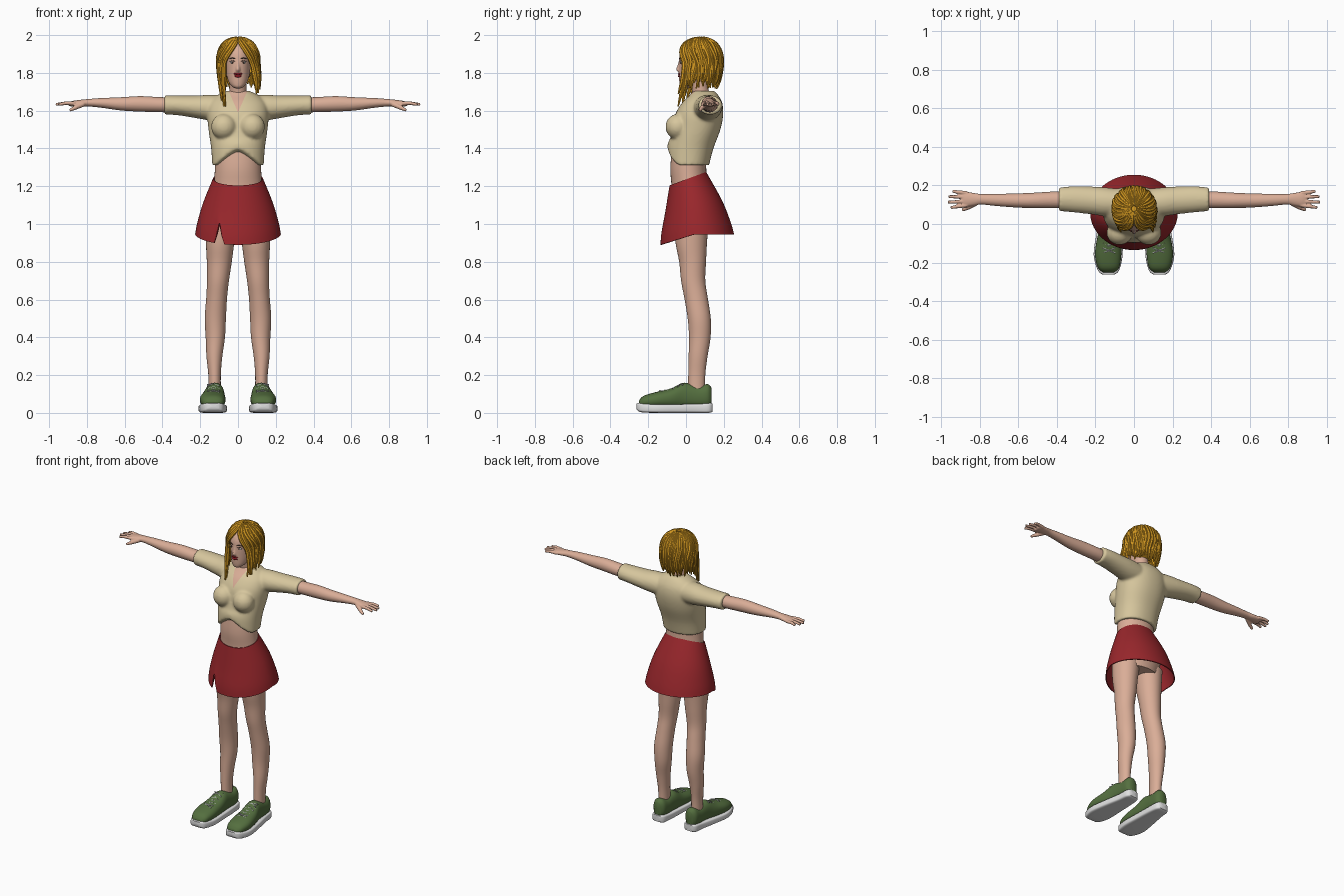
import bpy, bmesh, math, random
from mathutils import Vector, Matrix

random.seed(4)
if "Cube" in bpy.data.objects:
    bpy.data.objects.remove(bpy.data.objects["Cube"])


def material(name, *rgb):
    m = bpy.data.materials.new(name)
    m.use_nodes = True
    m.diffuse_color = (*rgb, 1)
    m.node_tree.nodes["Principled BSDF"].inputs["Base Color"].default_value = (*rgb, 1)
    return m


skin = material("skin", .70, .42, .31)
cream = material("cream cloth", .68, .57, .34)
red = material("red cloth", .32, .02, .025)
gold = material("golden hair", .66, .32, .015)
green = material("green canvas", .09, .16, .05)
white = material("white rubber", .75, .75, .75)
lip_red = material("lip red", .35, .012, .02)
grey = material("lace grey", .45, .47, .45)
brown = material("dark brown", .07, .04, .03)


def spline(keys, steps=4):
    """Smooth curve through tuples of numbers."""
    out = []
    for i in range(len(keys) - 1):
        p = [keys[max(i - 1, 0)], keys[i], keys[i + 1], keys[min(i + 2, len(keys) - 1)]]
        for k in range(steps):
            t = k / steps
            out.append([b + t / 2 * (c - a + t * (2*a - 5*b + 4*c - d + t * (3*(b - c) + d - a)))
                        for a, b, c, d in zip(*p)])
    return out + [list(keys[-1])]


def bridge(bm, rings, caps=True):
    n = len(rings[0])
    for a, b in zip(rings, rings[1:]):
        for i in range(n):
            j = (i + 1) % n
            bm.faces.new((a[i], a[j], b[j], b[i]))
    for r in (rings[0], rings[-1]) if caps else ():
        mid = bm.verts.new(sum((v.co for v in r), Vector()) / n)
        for i in range(n):
            bm.faces.new((r[i], r[(i + 1) % n], mid))


def loft(bm, keys, axis="z", p=2, n=32, side=1, caps=True, warp=None):
    """Keys: position on the axis, two centre coordinates, two radii."""
    rings = []
    for pos, ca, cb, ra, rb in spline(keys):
        ring = []
        for i in range(n):
            c, s = math.cos(math.tau * i / n), math.sin(math.tau * i / n)
            a = ca + ra * math.copysign(abs(c) ** (2 / p), c)
            b = cb + rb * math.copysign(abs(s) ** (2 / p), s)
            co = {"x": (pos, a, b), "y": (a, pos, b), "z": (a, b, pos)}[axis]
            co = warp(*co) if warp else co
            ring.append(bm.verts.new((co[0] * side, co[1], co[2])))
        rings.append(ring)
    bridge(bm, rings, caps)


def tube(bm, pts, radii, n=8):
    pts = [Vector(p) for p in pts]
    rings, u = [], None
    for i, p in enumerate(pts):
        t = (pts[min(i + 1, len(pts) - 1)] - pts[max(i - 1, 0)]).normalized()
        u = t.orthogonal() if u is None else u - t * u.dot(t)
        u.normalize()
        w, r = t.cross(u), radii[i]
        rings.append([bm.verts.new(p + r * (u * math.cos(math.tau * k / n) + w * math.sin(math.tau * k / n)))
                      for k in range(n)])
    bridge(bm, rings)


def ellipsoid(bm, centre, radii, seg=20):
    bmesh.ops.create_uvsphere(bm, u_segments=seg, v_segments=seg // 2, radius=1,
                              matrix=Matrix.Translation(centre) @ Matrix.Diagonal((*radii, 1)))


def finish(name, bm, *mats, voxel=0, smooth=4, thick=0):
    bmesh.ops.recalc_face_normals(bm, faces=bm.faces[:])
    me = bpy.data.meshes.new(name)
    bm.to_mesh(me)
    bm.free()
    ob = bpy.data.objects.new(name, me)
    bpy.context.collection.objects.link(ob)
    if voxel:
        m = ob.modifiers.new("fuse", "REMESH")
        m.mode, m.voxel_size = "VOXEL", voxel
        m = ob.modifiers.new("relax", "SMOOTH")
        m.factor, m.iterations = .5, smooth
    if thick:
        ob.modifiers.new("cloth", "SOLIDIFY").thickness = thick
    if ob.modifiers:
        dg = bpy.context.evaluated_depsgraph_get()
        ob.data = bpy.data.meshes.new_from_object(ob.evaluated_get(dg))
        ob.modifiers.clear()
    ob.data.materials.clear()
    for m in mats:
        ob.data.materials.append(m)
    ob.data.polygons.foreach_set("use_smooth", [True] * len(ob.data.polygons))
    ob.data.set_sharp_from_angle(angle=math.radians(50))
    return ob


def clamp(v):
    return max(0, min(1, v))


def ease(v):
    v = clamp(v)
    return v * v * (3 - 2 * v)


# Legs, then hips and midriff
for side, word in ((1, "left"), (-1, "right")):
    bm = bmesh.new()
    loft(bm, [(1.02, .09, .03, .085, .09), (.9, .095, .028, .075, .083), (.8, .099, .035, .066, .071),
              (.7, .106, .038, .058, .064), (.61, .113, .053, .055, .062), (.5, .12, .07, .056, .061),
              (.4, .12, .073, .051, .057), (.3, .125, .064, .042, .05), (.2, .124, .057, .033, .045),
              (.09, .123, .055, .033, .045)], side=side)
    finish(word + "_leg", bm, skin)
bm = bmesh.new()
loft(bm, [(.97, 0, .04, .13, .09), (1.1, 0, .04, .155, .12), (1.2, 0, .02, .13, .097),
          (1.3, 0, .012, .122, .095), (1.42, 0, .02, .12, .09)], n=40)
finish("midriff", bm, skin)

# Arms with fused fingers
bm = bmesh.new()
for side in (1, -1):
    loft(bm, [(.34, .125, 1.63, .042, .04), (.42, .125, 1.632, .043, .04), (.52, .122, 1.636, .04, .041),
              (.62, .122, 1.636, .036, .035), (.72, .125, 1.641, .031, .026), (.79, .128, 1.642, .027, .02),
              (.83, .128, 1.64, .033, .018), (.875, .128, 1.637, .039, .015),
              (.895, .128, 1.635, .034, .01)], axis="x", side=side)
    for base, tip, reach in ((.097, .085, .95), (.118, .113, .965), (.139, .142, .96), (.16, .17, .94)):
        tube(bm, [(side * .865, base, 1.638), (side * .91, (base + tip) / 2, 1.64), (side * reach, tip, 1.633)],
             (.011, .01, .008))
    tube(bm, [(side * .82, .108, 1.635), (side * .86, .085, 1.617), (side * .89, .072, 1.602)],
         (.015, .012, .008))
finish("arms_and_hands", bm, skin, voxel=.004, smooth=3)


# Cropped shirt with an arched hem and a cut neckline
def hem(x, y, z):
    arch = max(0, 1 - (abs(x) / .125) ** 1.4) * clamp((.02 - y) / .08)
    return x, y, z + .09 * arch * clamp((1.45 - z) / .14)


bm = bmesh.new()
loft(bm, [(1.31, 0, .012, .136, .11), (1.4, 0, .025, .142, .12), (1.5, 0, .055, .156, .127),
          (1.58, 0, .07, .162, .127), (1.64, 0, .085, .15, .107), (1.68, 0, .095, .11, .077),
          (1.705, 0, .095, .06, .055)], p=2.2, n=64, warp=hem)
for side in (1, -1):
    ellipsoid(bm, (side * .075, -.045, 1.515), (.068, .064, .068))
    loft(bm, [(.06, .11, 1.61, .07, .07), (.15, .115, 1.616, .075, .068), (.22, .122, 1.62, .072, .06),
              (.32, .128, 1.628, .067, .052), (.39, .128, 1.63, .061, .051)], axis="x", side=side)
shirt = finish("shirt", bm, cream, skin, voxel=.008, smooth=6)
bm = bmesh.new()
bm.from_mesh(shirt.data)
for side in (1, -1):
    bmesh.ops.bisect_plane(bm, geom=bm.verts[:] + bm.edges[:] + bm.faces[:],
                           plane_co=(0, 0, 1.59), plane_no=(side * 2.3, 0, -1))
for f in bm.faces:
    c = f.calc_center_median()
    f.material_index = int(c.y < .06 and c.z > 1.59 + 2.3 * abs(c.x))
bm.to_mesh(shirt.data)
bm.free()


# Flared skirt with a slit
def drape(x, y, t):
    f = clamp((y + .085 + .05 * t) / (.19 + .2 * t))
    slit = max(0, 1 - abs(x + .1) / .022) * t ** 3 if y < 0 else 0
    top, bottom = 1.205 + .07 * f, .89 + .055 * min(1, 2.2 * f) + .11 * slit
    return x, y, top + (bottom - top) * t


bm = bmesh.new()
loft(bm, [(0, 0, .01, .132, .097), (.45, 0, .04, .186, .15), (.8, 0, .053, .216, .183),
          (1, 0, .06, .227, .195)], n=96, caps=False, warp=drape)
finish("skirt", bm, red, thick=.006)

# Shoes: upper, sole and crossed laces
for side, word in ((1, "left"), (-1, "right")):
    bm = bmesh.new()
    loft(bm, [(-.25, .132, .045, .03, .018), (-.225, .132, .058, .055, .032), (-.16, .134, .068, .068, .042),
              (-.08, .13, .077, .062, .052), (-.02, .124, .09, .052, .068), (.02, .122, .09, .048, .065),
              (.07, .12, .085, .046, .06), (.115, .12, .09, .042, .062), (.135, .12, .085, .025, .048)],
         axis="y", p=2.3, side=side)
    finish(word + "_shoe_upper", bm, green)
    bm = bmesh.new()
    loft(bm, [(-.262, .132, .035, .03, .015), (-.24, .132, .028, .055, .024), (-.16, .134, .023, .075, .023),
              (-.05, .128, .023, .066, .023), (.06, .12, .024, .053, .024), (.12, .12, .026, .046, .026),
              (.14, .12, .028, .03, .022)], axis="y", p=5, side=side)
    finish(word + "_shoe_sole", bm, white)
    bm = bmesh.new()
    for k in range(5):
        y, z = -.15 + .027 * k, .112 + .0022 * k * k
        for flip in (1, -1):
            tube(bm, [(side * .13 - flip * .032, y, z - .006), (side * .13, y + .012, z + .005),
                      (side * .13 + flip * .032, y + .025, z + .002)], (.004,) * 3, 6)
    finish(word + "_laces", bm, grey)

# Head, neck and nose fused together
bm = bmesh.new()
loft(bm, [(1.718, 0, -.003, .015, .018), (1.727, 0, 0, .03, .031), (1.745, 0, .015, .046, .05),
          (1.77, 0, .03, .056, .067), (1.8, 0, .045, .063, .083), (1.85, 0, .055, .068, .093),
          (1.9, 0, .06, .07, .093), (1.94, 0, .065, .062, .078), (1.97, 0, .07, .04, .05)])
loft(bm, [(1.64, 0, .09, .055, .05), (1.7, 0, .077, .046, .045), (1.79, 0, .06, .046, .046)])
loft(bm, [(1.868, 0, -.03, .007, .008), (1.84, 0, -.035, .008, .01), (1.82, 0, -.04, .011, .013),
          (1.808, 0, -.036, .013, .01)])
finish("head", bm, skin, voxel=.005, smooth=3)

# Face details
bm = bmesh.new()
ellipsoid(bm, (0, -.034, 1.795), (.024, .008, .006))
ellipsoid(bm, (0, -.034, 1.783), (.02, .009, .007))
finish("lips", bm, lip_red)
eyes, dark = bmesh.new(), bmesh.new()
for side in (1, -1):
    ellipsoid(eyes, (side * .029, -.024, 1.856), (.013, .007, .006))
    ellipsoid(dark, (side * .029, -.029, 1.856), (.005, .004, .0055))
    for z, r in ((1.874, .003), (1.86, .002)):
        tube(dark, [(side * .014, -.033, z), (side * .03, -.03, z + .005), (side * .046, -.018, z)], (r, r, r / 2), 6)
finish("eyes", eyes, white)
finish("irises_and_brows", dark, brown)

# Hair: scalp cap, then wavy locks falling from the crown
bm = bmesh.new()
ellipsoid(bm, (0, .078, 1.868), (.099, .105, .112), 32)
hidden = [f for f in bm.faces if f.calc_center_median().z < 1.76
          or (f.calc_center_median().z < 1.925 and f.calc_center_median().y < .035)]
bmesh.ops.delete(bm, geom=hidden, context="FACES")
finish("hair_cap", bm, gold)
bm = bmesh.new()
count, steps = 15, 18
for side in (1, -1):
    front_end = 1.70 if side > 0 else 1.625
    for layer in (0, 1):
        for i in range(count):
            u = min(1, (i + .5 * layer) / (count - 1))
            start, stop = math.radians(6 + 174 * u), math.radians(46 + 132 * u)
            end = front_end + (1.735 - front_end) * min(1, 3 * u) + random.uniform(-.02, .02)
            phase, size = random.uniform(0, 6), random.uniform(.011, .0135)
            pts, radii = [], []
            for j in range(steps + 1):
                t = j / steps
                q = clamp((t - .55) / .45)
                phi = math.radians(8 + 87 * min(1, t / .55))
                wave = math.sin(9 * t + phase) * .009 * ease(t * 2)
                d = start + (stop - start) * ease((t - .12) / .5) + wave * 6
                k = math.sin(phi) * (1 - .05 * layer - .2 * q * q * u) + wave * .5
                x = side * .107 * k * math.sin(d) + (.022 * q if side > 0 else .008 * q) * (1 - u)
                y = .08 - (.1175 + .0075 * math.cos(d)) * k * math.cos(d) - .035 * q * (1 - u) ** 3
                z = 1.868 + .12 * math.cos(phi)
                pts.append((x, y, z + (end - z) * q))
                radii.append(size * min(1, .4 + 2.5 * t) * (1 - .7 * q ** 3))
            tube(bm, pts, radii, 7)
finish("hair_locks", bm, gold)
